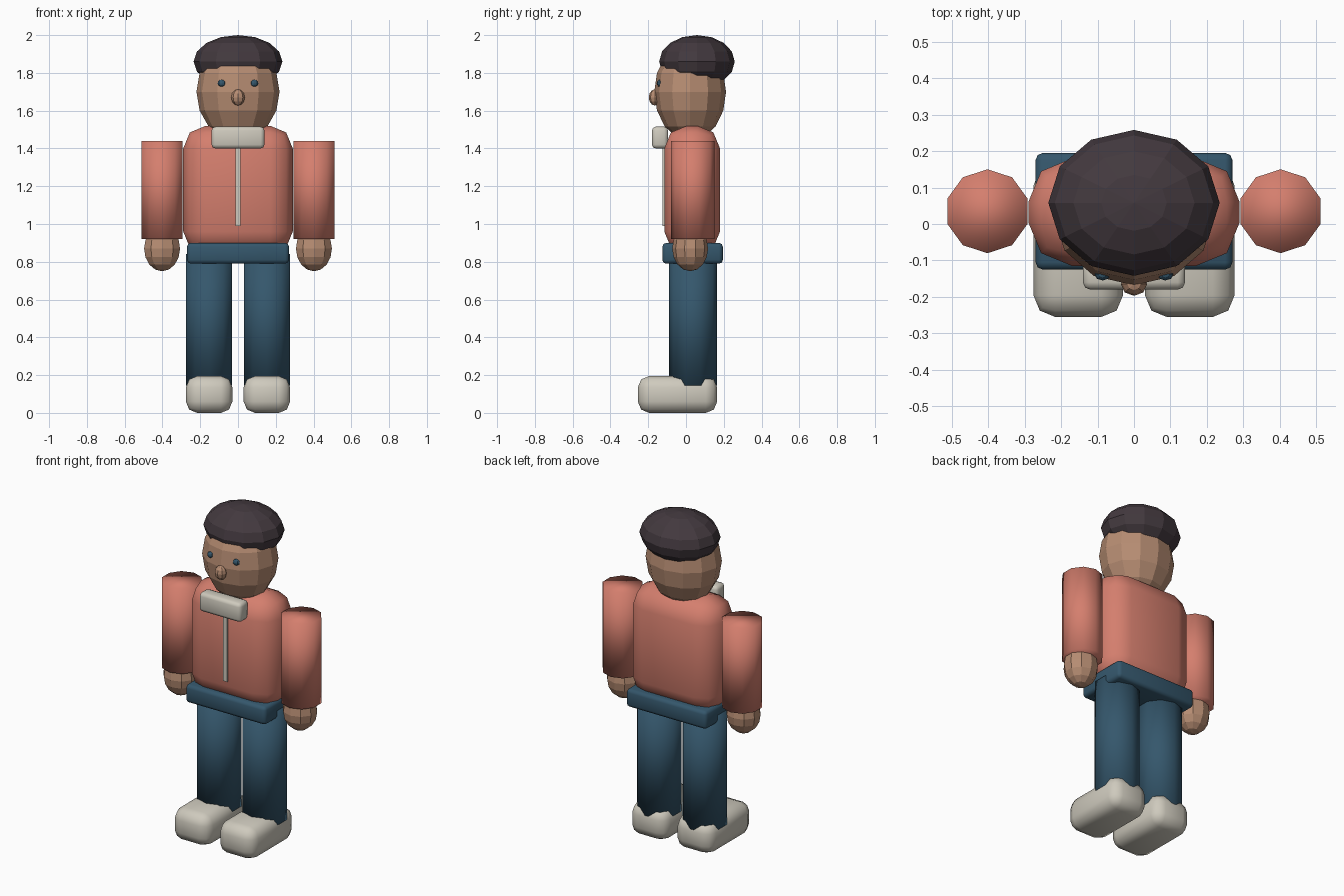
import bpy
import bmesh
from mathutils import Matrix, Vector

cube = bpy.data.objects.get("Cube")
if cube:
    bpy.data.objects.remove(cube, do_unlink=True)


def material(name, rgb):
    mat = bpy.data.materials.new(name)
    mat.use_nodes = True
    mat.diffuse_color = (*rgb, 1)
    mat.node_tree.nodes["Principled BSDF"].inputs["Base Color"].default_value = (*rgb, 1)
    return mat


coral = material("coral_jacket", (0.66, 0.21, 0.155))
denim = material("blue_denim", (0.035, 0.095, 0.15))
skin = material("warm_skin", (0.47, 0.265, 0.17))
dark = material("dark_cap", (0.056, 0.041, 0.049))
cream = material("cream_white", (0.62, 0.59, 0.51))


def finish(bm, name, mat, smooth):
    bmesh.ops.recalc_face_normals(bm, faces=bm.faces)
    for face in bm.faces:
        face.smooth = smooth
    mesh = bpy.data.meshes.new(name)
    bm.to_mesh(mesh)
    bm.free()
    mesh.materials.append(mat)
    obj = bpy.data.objects.new(name, mesh)
    bpy.context.collection.objects.link(obj)
    return obj


def placed(center, size):
    return Matrix.Translation(center) @ Matrix.Diagonal((*size, 1))


def box(name, low, high, mat, bevel=0.0):
    """Rounded box between two opposite corners."""
    low, high = Vector(low), Vector(high)
    bm = bmesh.new()
    bmesh.ops.create_cube(bm, size=1, matrix=placed((low + high) / 2, high - low))
    if bevel:
        bmesh.ops.bevel(bm, geom=bm.edges[:], offset=bevel, segments=2,
                        profile=0.5, affect='EDGES')
    return finish(bm, name, mat, bevel > 0)


def ball(name, center, radii, mat, segments=12, rings=8):
    """Faceted ellipsoid."""
    bm = bmesh.new()
    bmesh.ops.create_uvsphere(bm, u_segments=segments, v_segments=rings, radius=1,
                              matrix=placed(center, radii))
    return finish(bm, name, mat, False)


def tube(name, x, y, radius, bottom, top, mat):
    """Ten-sided upright limb, softly shaded."""
    bm = bmesh.new()
    bmesh.ops.create_cone(bm, cap_ends=True, segments=10, radius1=radius, radius2=radius,
                          depth=top - bottom,
                          matrix=Matrix.Translation((x, y, (bottom + top) / 2)))
    return finish(bm, name, mat, True)


# Body and clothing
box("torso", (-0.29, -0.115, 0.84), (0.29, 0.18, 1.52), coral, 0.12)
box("waistband", (-0.27, -0.125, 0.79), (0.27, 0.195, 0.9), denim, 0.02)
box("collar", (-0.14, -0.18, 1.4), (0.14, -0.095, 1.515), cream, 0.02)
box("zip", (-0.013, -0.124, 0.99), (0.013, -0.1, 1.42), cream)

# Head and cap
ball("head", (0, 0.022, 1.7), (0.22, 0.19, 0.26), skin)
ball("cap", (0, 0.058, 1.86), (0.235, 0.2, 0.14), dark)
ball("nose", (0, -0.165, 1.67), (0.036, 0.032, 0.043), skin, 8, 6)

# Paired parts
for side, s in (("left", 1), ("right", -1)):
    tube(side + "_sleeve", s * 0.402, 0.035, 0.115, 0.92, 1.44, coral)
    ball(side + "_hand", (s * 0.402, 0.022, 0.87), (0.1, 0.095, 0.12), skin, 10)
    tube(side + "_leg", s * 0.153, 0.037, 0.128, 0.145, 0.84, denim)
    box(side + "_shoe", (s * 0.153 - 0.123, -0.255, 0), (s * 0.153 + 0.123, 0.165, 0.195),
        cream, 0.06)
    ball(side + "_eye", (s * 0.086, -0.138, 1.745), (0.022, 0.017, 0.019), denim, 8, 6)
